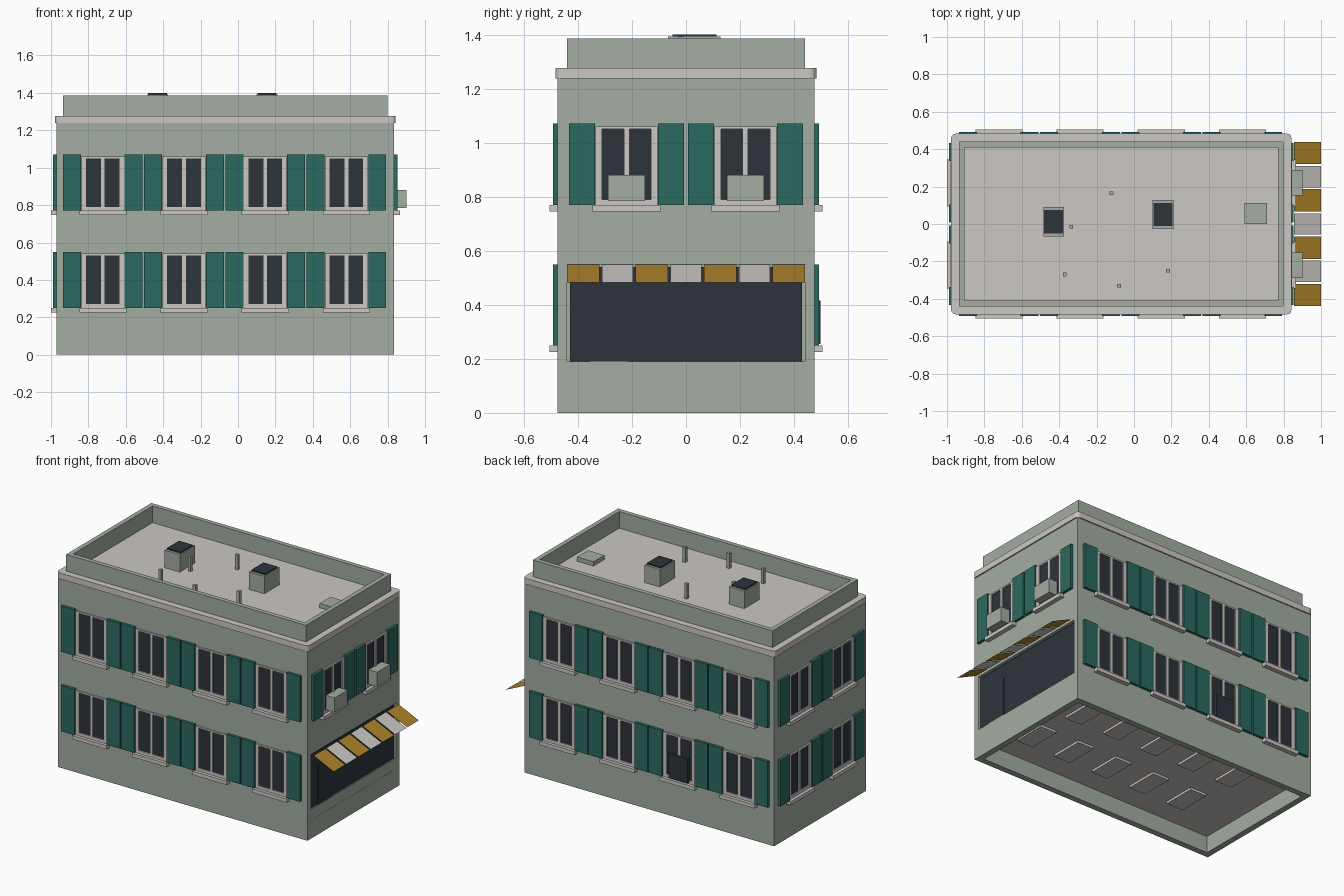
import bpy, bmesh
from math import pi
from mathutils import Matrix, Vector

if "Cube" in bpy.data.objects:
    bpy.data.objects.remove(bpy.data.objects["Cube"], do_unlink=True)


def material(name, rgb):
    def linear(c):
        c /= 255
        return c / 12.92 if c < 0.04045 else ((c + 0.055) / 1.055) ** 2.4
    color = [linear(c) for c in rgb] + [1]
    m = bpy.data.materials.new(name)
    m.use_nodes = True
    m.diffuse_color = color
    m.node_tree.nodes["Principled BSDF"].inputs["Base Color"].default_value = color
    return m


WALL = material("sage_plaster", (163, 173, 162))
TRIM = material("pale_stone", (204, 199, 195))
GREEN = material("shutter_green", (43, 106, 96))
GLASS = material("dark_glass", (45, 52, 60))
GOLD = material("awning_gold", (172, 130, 42))


def add_object(name, bm, *mats):
    mesh = bpy.data.meshes.new(name)
    bm.to_mesh(mesh)
    bm.free()
    for m in mats:
        mesh.materials.append(m)
    ob = bpy.data.objects.new(name, mesh)
    bpy.context.collection.objects.link(ob)
    return ob


def add_box(bm, x, y, z):
    """Box from three (low, high) ranges."""
    size = [b - a for a, b in (x, y, z)]
    mid = [(a + b) / 2 for a, b in (x, y, z)]
    return bmesh.ops.create_cube(
        bm, size=1, matrix=Matrix.Translation(mid) @ Matrix.Diagonal((*size, 1)))["verts"]


def boxes(name, mat, *ranges):
    bm = bmesh.new()
    for r in ranges:
        add_box(bm, *r)
    return add_object(name, bm, mat)


def sink(bm, normal, low, high, depth):
    """Inset the face with this normal to the given bounds and push it inward."""
    bm.normal_update()
    normal = Vector(normal)
    face = max(bm.faces, key=lambda f: f.normal.dot(normal))
    axis = max(range(3), key=lambda i: abs(normal[i]))
    mid = face.calc_center_median()
    bmesh.ops.inset_region(bm, faces=[face], thickness=0.01)
    for v in face.verts:
        for i in range(3):
            if i != axis:
                v.co[i] = low[i] if v.co[i] < mid[i] else high[i]
    bmesh.ops.inset_region(bm, faces=[face], thickness=0)
    for v in face.verts:
        v.co -= normal * depth
    return face


# Main body: hollow base and recessed shop front
X0, X1, Y = -0.97, 0.835, 0.475
bm = bmesh.new()
add_box(bm, (X0, X1), (-Y, Y), (0, 1.26))
sink(bm, (1, 0, 0), (0, -0.44, 0.12), (0, 0.44, 0.55), 0.02)
under = sink(bm, (0, 0, -1), (X0 + 0.04, -Y + 0.04, 0), (X1 - 0.04, Y - 0.04, 0), 0.11)
under.material_index = 1
add_object("building_walls", bm, WALL, TRIM)

# Slabs under the floor
boxes("underfloor_slabs", TRIM, *[
    ((x - 0.06, x + 0.06), (y - 0.11, y + 0.11), (0.095, 0.112))
    for start, y in ((0.57, 0.23), (0.62, -0.16)) for x in [start - 0.29 * i for i in range(5)]])

# Cornice with rounded corners
bm = bmesh.new()
add_box(bm, (X0 - 0.008, X1 + 0.008), (-Y - 0.008, Y + 0.008), (1.238, 1.277))
upright = [e for e in bm.edges if abs(e.verts[0].co.z - e.verts[1].co.z) > 0.01]
bmesh.ops.bevel(bm, geom=upright, offset=0.025, segments=3, profile=0.5, affect='EDGES')
add_object("cornice", bm, TRIM)

# Parapet with sunken roof deck
bm = bmesh.new()
add_box(bm, (-0.935, 0.8), (-0.44, 0.44), (1.25, 1.386))
sink(bm, (0, 0, 1), (-0.905, -0.41, 0), (0.77, 0.41, 0), 0.114)
add_object("parapet_and_roof", bm, WALL)

# Rooftop equipment
DECK = 1.27
for x, y in ((-0.43, 0.012), (0.155, 0.05)):
    boxes("roof_vent_box", WALL, ((x - 0.055, x + 0.055), (y - 0.078, y + 0.078), (DECK, 1.392)))
    boxes("roof_vent_grille", GLASS, ((x - 0.05, x + 0.05), (y - 0.062, y + 0.062), (1.39, 1.4)))
boxes("roof_pipes", WALL, *[
    ((x - 0.01, x + 0.01), (y - 0.01, y + 0.01), (DECK, 1.375))
    for x, y in ((-0.335, -0.015), (-0.12, 0.165), (-0.37, -0.27), (-0.08, -0.33), (0.182, -0.25))])
boxes("roof_hatch", WALL, ((0.59, 0.71), (0, 0.113), (DECK, 1.305)))

# Window parts: x along the wall, -y outward, z up from the sill
parts = [
    boxes("window_frame", TRIM,
          ((-0.115, -0.09), (-0.01, 0), (0, 0.29)),
          ((0.09, 0.115), (-0.01, 0), (0, 0.29)),
          ((-0.01, 0.01), (-0.01, 0), (0.02, 0.28)),
          ((-0.09, 0.09), (-0.01, 0), (0, 0.02)),
          ((-0.09, 0.09), (-0.01, 0), (0.28, 0.29))),
    boxes("window_glass", GLASS,
          ((-0.09, -0.01), (-0.003, 0), (0.02, 0.28)),
          ((0.01, 0.09), (-0.003, 0), (0.02, 0.28))),
    boxes("window_shutters", GREEN,
          ((-0.213, -0.117), (-0.018, 0), (0, 0.3)),
          ((0.117, 0.213), (-0.018, 0), (0, 0.3))),
    boxes("window_sill", TRIM, ((-0.126, 0.126), (-0.03, 0), (-0.024, 0))),
]
long_side = [-0.7225 + 0.434 * i for i in range(4)]
short_side = (-0.22, 0.22)
UPPER, LOWER = 0.77, 0.25
spots = []
for z in (UPPER, LOWER):
    spots += [(x, -Y, z, 0) for x in long_side]
    spots += [(x, Y, z, pi) for x in long_side]
    spots += [(X0, y, z, -pi / 2) for y in short_side]
spots += [(X1, y, UPPER, pi / 2) for y in short_side]
for part in parts:
    for x, y, z, turn in spots:
        copy = bpy.data.objects.new(part.name, part.data)
        copy.location = (x, y, z)
        copy.rotation_euler.z = turn
        bpy.context.collection.objects.link(copy)
    bpy.data.objects.remove(part)

# Dark panel on a rear window
boxes("rear_window_panel", GLASS, ((-0.36, -0.22), (Y, Y + 0.022), (0.255, 0.415)))

# Air conditioners on the upper right-side windows
for y in short_side:
    boxes("air_conditioner", WALL, ((X1, 0.9), (y - 0.068, y + 0.068), (0.785, 0.88)))

# Shop front
boxes("shop_glass", GLASS, ((0.81, 0.826), (-0.43, 0.43), (0.19, 0.54)))
boxes("shop_door", GLASS, ((0.82, 0.83), (-0.355, -0.215), (0.19, 0.45)))
boxes("shop_base_panel", WALL, ((0.81, 0.834), (-0.44, 0.44), (0.12, 0.19)))

# Striped awning of thin sloping panels
for i in range(7):
    y = (i - 3) * 0.1265
    bm = bmesh.new()
    w = 0.06 if i % 2 == 0 else 0.057
    corners = ((0.855, y - w, 0.549), (1, y - w, 0.482), (1, y + w, 0.482), (0.855, y + w, 0.549))
    bm.faces.new([bm.verts.new(c) for c in corners])
    add_object("awning_panel", bm, TRIM if i % 2 else GOLD)
